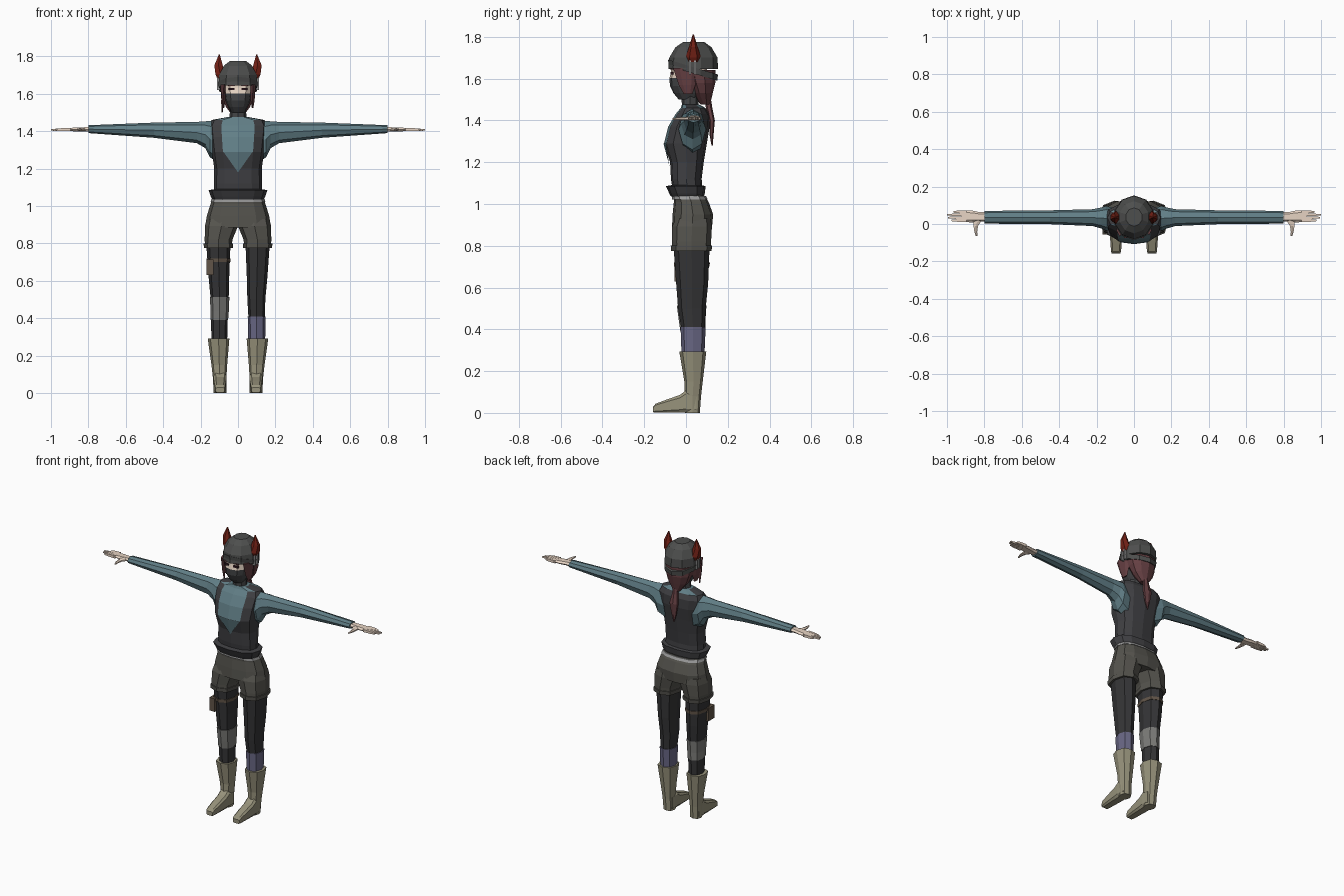
import bpy, bmesh
from math import sin, cos, pi, copysign
from mathutils import Vector

COL = {
    "teal": (.12, .21, .24), "vest": (.05, .05, .055), "pants": (.09, .087, .075),
    "legging": (.035, .035, .037), "boot": (.31, .29, .2), "sock": (.14, .135, .23),
    "hair": (.13, .05, .055), "horn": (.17, .015, .008), "helmet": (.075, .077, .075),
    "skin": (.8, .66, .55), "pad": (.2, .2, .19), "mask": (.06, .062, .065),
    "trim": (.35, .35, .35), "strap": (.12, .09, .065), "eye": (.03, .01, .015),
}


def mat(key):
    m = bpy.data.materials.get(key) or bpy.data.materials.new(key)
    m.diffuse_color = (*COL[key], 1)
    return m


def finish(name, bm, colours, pick=None, mirror=False):
    bmesh.ops.recalc_face_normals(bm, faces=bm.faces)
    if pick:
        for f in bm.faces:
            f.material_index = colours.index(pick(f.calc_center_median()))
    me = bpy.data.meshes.new(name)
    bm.to_mesh(me)
    bm.free()
    for c in colours:
        me.materials.append(mat(c))
    ob = bpy.data.objects.new(name, me)
    bpy.context.collection.objects.link(ob)
    if mirror:
        md = ob.modifiers.new("Mirror", "MIRROR")
        md.use_mirror_merge = False
    return ob


def loft(name, rings, colours, n=8, axis="z", p=1.0, off=0.0, tilt=0.0, pick=None, mirror=False):
    """rings: (position on axis, centre a, radius a, min b, max b)"""
    bm = bmesh.new()
    loops = []
    for t, a, ra, b0, b1 in rings:
        loop = []
        for i in range(n):
            w = 2 * pi * (i + off) / n
            s, c = (copysign(abs(v) ** p, v) for v in (sin(w), cos(w)))
            u, v = a + ra * s, (b0 + b1) / 2 - (b1 - b0) / 2 * c
            co = {"z": (u, v, t + tilt * v), "x": (t, u, v), "y": (u, t, v)}[axis]
            loop.append(bm.verts.new(co))
        loops.append(loop)
    for l0, l1 in zip(loops, loops[1:]):
        for i in range(n):
            j = (i + 1) % n
            bm.faces.new((l0[i], l0[j], l1[j], l1[i]))
    bm.faces.new(loops[0])
    bm.faces.new(loops[-1])
    return finish(name, bm, colours, pick, mirror)


def box(name, lo, hi, colour, mirror=False):
    bm = bmesh.new()
    bmesh.ops.create_cube(bm, size=1)
    lo, hi = Vector(lo), Vector(hi)
    for v in bm.verts:
        v.co = (lo + hi) / 2 + v.co * (hi - lo)
    return finish(name, bm, [colour], mirror=mirror)


# Torso: dark vest with teal shirt showing at chest and nape
def vest_colour(c):
    front = c.y < 0 and abs(c.x) < .075 and c.z > 1.28
    nape = c.z > 1.45 and abs(c.x) < .075
    return "teal" if front or nape else "vest"


loft("torso", [(1.04, 0, .13, -.06, .08), (1.12, 0, .128, -.072, .075), (1.2, 0, .127, -.076, .085),
               (1.29, 0, .14, -.105, .1), (1.37, 0, .15, -.085, .113), (1.43, 0, .155, -.05, .11),
               (1.46, 0, .142, -.025, .092), (1.475, 0, .06, -.02, .065)],
     ["vest", "teal"], n=12, p=.8, pick=vest_colour)
bm = bmesh.new()
pts = [bm.verts.new(c) for c in ((-.078, -.097, 1.29), (0, -.108, 1.29), (.078, -.097, 1.29), (0, -.079, 1.18))]
bm.faces.new((pts[0], pts[3], pts[1]))
bm.faces.new((pts[1], pts[3], pts[2]))
finish("shirt_point", bm, ["teal"])
loft("vest_hem", [(1.035, 0, .137, -.072, .085), (1.05, 0, .145, -.08, .09), (1.085, 0, .157, -.096, .094),
                  (1.09, 0, .125, -.07, .075)], ["vest"], n=12, p=.8)

# Sleeves
loft("sleeve", [(.1, .03, .055, 1.23, 1.45), (.15, .03, .066, 1.26, 1.455), (.175, .032, .056, 1.31, 1.453),
                (.22, .034, .045, 1.336, 1.45), (.45, .036, .037, 1.365, 1.446), (.8, .036, .034, 1.39, 1.432)],
     ["teal"], axis="x", mirror=True)

# Hands
loft("palm", [(.78, .038, .024, 1.397, 1.425), (.83, .038, .026, 1.398, 1.422), (.865, .04, .032, 1.398, 1.421),
              (.905, .042, .031, 1.4, 1.418)], ["skin"], n=6, axis="x", off=.5, p=.7, mirror=True)
for i, tip in enumerate((.975, .995, 1.0, .965)):
    y = .019 + .0152 * i
    loft(f"finger_{i + 1}", [(.895, y, .0075, 1.4, 1.418), (.945, y, .007, 1.401, 1.416), (tip, y, .004, 1.403, 1.411)],
         ["skin"], n=4, axis="x", off=.5, p=0, mirror=True)
loft("thumb", [(.02, .835, .025, 1.398, 1.419), (-.01, .846, .014, 1.4, 1.416), (-.04, .846, .009, 1.401, 1.414),
               (-.065, .842, .005, 1.403, 1.41)], ["skin"], n=6, axis="y", mirror=True)

# Shorts and waistband
loft("hips", [(.885, 0, .177, -.067, .124), (.95, 0, .166, -.064, .13), (1.01, 0, .147, -.058, .108),
              (1.045, 0, .135, -.06, .085)], ["pants"], n=12, p=.8)
loft("waistband", [(1.022, 0, .146, -.066, .104), (1.038, 0, .142, -.066, .096)], ["trim"], n=12, p=.8)
loft("shorts_leg", [(.78, .105, .072, -.066, .117), (.82, .104, .074, -.067, .12), (.892, .0885, .0885, -.066, .124),
                    (.93, .085, .083, -.05, .118)], ["pants"], p=.8, mirror=True)
loft("shorts_cuff", [(.775, .105, .077, -.071, .122), (.8, .105, .079, -.073, .125)], ["pants"], p=.8, mirror=True)

# Legs, with one knee pad and one long sock
loft("legging", [(.26, .1, .042, -.018, .085), (.4, .1, .044, -.022, .09), (.5, .098, .048, -.038, .094),
                 (.62, .102, .055, -.047, .106), (.8, .105, .065, -.06, .113)], ["legging"], p=.9, mirror=True)
loft("long_sock", [(.27, .1, .045, -.021, .088), (.41, .1, .048, -.026, .094)], ["sock"], p=.9)
loft("knee_pad", [(.39, -.1, .047, -.027, .092), (.44, -.098, .049, -.034, .093), (.515, -.098, .052, -.044, .098)],
     ["pad"], p=.9)
loft("thigh_strap", [(.7, -.104, .063, -.057, .113), (.72, -.104, .064, -.058, .114)], ["strap"], p=.9)
box("thigh_pouch", (-.168, -.055, .63), (-.13, .01, .715), "strap")

# Boots
loft("boot_shaft", [(0, .096, .034, -.005, .066), (.08, .098, .036, -.008, .072), (.15, .1, .042, -.008, .08),
                    (.293, .104, .058, -.032, .097)], ["boot"], p=.8, mirror=True)
loft("boot_foot", [(.05, .096, .034, 0, .1), (0, .096, .036, 0, .11), (-.03, .096, .035, 0, .087),
                   (-.09, .096, .032, 0, .066), (-.145, .096, .028, 0, .045), (-.157, .096, .024, .003, .03)],
     ["boot"], axis="y", p=.45, off=.5, mirror=True)


# Head: skin around the eyes, mask over the lower face and neck
def face_colour(c):
    return "skin" if c.z > 1.6 else "mask"


loft("neck", [(1.45, 0, .055, -.025, .07), (1.475, 0, .045, -.02, .06), (1.54, 0, .042, -.022, .06)], ["mask"])
loft("head", [(1.5, 0, .035, -.035, .055), (1.53, 0, .053, -.06, .075), (1.565, 0, .068, -.077, .09),
              (1.603, 0, .074, -.079, .1), (1.635, 0, .077, -.071, .1), (1.68, 0, .075, -.069, .1)],
     ["mask", "skin"], n=12, p=.85, pick=face_colour)
box("eye", (.018, -.075, 1.62), (.05, -.06, 1.632), "eye", mirror=True)
box("eyebrow", (.016, -.076, 1.643), (.054, -.06, 1.648), "hair", mirror=True)

# Hair, side locks and ponytail
loft("hair", [(1.475, 0, .025, .07, .115), (1.53, 0, .068, .03, .128), (1.58, 0, .087, .0, .14),
              (1.64, 0, .094, -.02, .14)], ["hair"], n=10)
loft("side_lock", [(1.525, .078, .005, -.01, .03), (1.57, .078, .013, -.035, .045), (1.65, .08, .017, -.062, .06)],
     ["hair"], n=6, mirror=True)
loft("long_lock", [(1.5, -.085, .003, -.025, -.015), (1.56, -.082, .008, -.045, -.01), (1.65, -.075, .01, -.068, -.03)],
     ["hair"], n=4)
loft("ponytail", [(1.28, 0, .003, .122, .128), (1.33, 0, .018, .113, .132), (1.4, 0, .032, .11, .138),
                  (1.46, 0, .02, .095, .126), (1.51, 0, .014, .09, .118), (1.56, 0, .025, .09, .13)], ["hair"], n=6)

# Helmet with side bands and horns
loft("helmet", [(1.635, 0, .107, -.082, .15), (1.665, 0, .111, -.086, .153)], ["helmet"], n=10, tilt=-.3)
loft("helmet_dome", [(1.645, 0, .109, -.085, .153), (1.7, 0, .106, -.08, .151), (1.75, 0, .08, -.05, .122),
                     (1.776, 0, .045, -.012, .086)], ["helmet"], n=10)
for i, y in enumerate((.02, .044)):
    box(f"helmet_band_{i + 1}", (.095, y - .005, 1.62), (.113, y + .005, 1.69), "trim", mirror=True)
loft("horn", [(1.68, .088, .025, .005, .065), (1.702, .094, .03, -.002, .072), (1.752, .104, .026, .014, .056),
              (1.81, .1, .003, .032, .038)], ["horn"], n=6, mirror=True)
